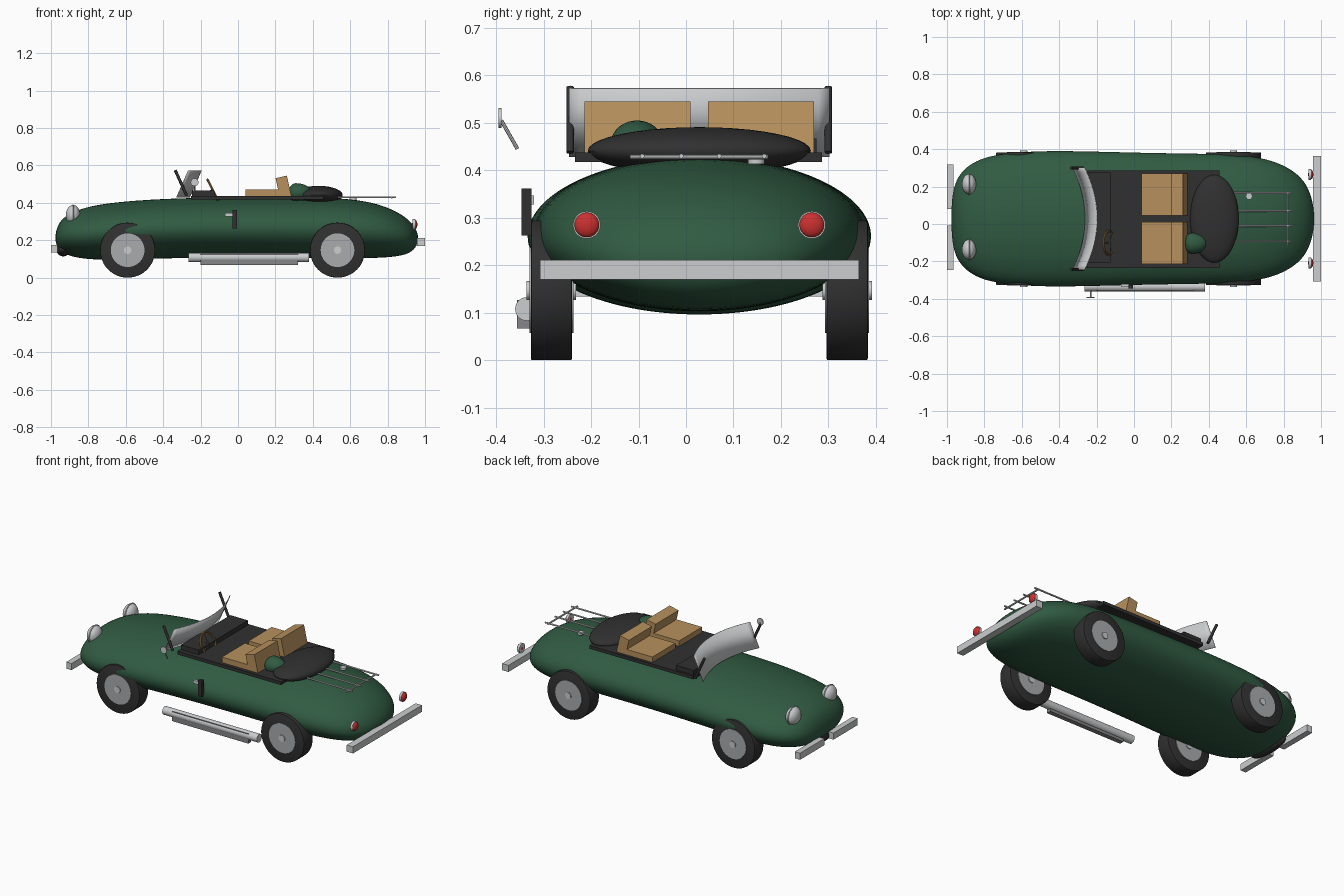
import bpy, bmesh, math
from mathutils import Matrix, Vector

if "Cube" in bpy.data.objects:
    bpy.data.objects.remove(bpy.data.objects["Cube"], do_unlink=True)

CY = 0.028  # lateral centre line of the car


def material(name, rgb):
    m = bpy.data.materials.new(name)
    m.use_nodes = True
    m.diffuse_color = (*rgb, 1)
    bsdf = next(n for n in m.node_tree.nodes if n.type == 'BSDF_PRINCIPLED')
    bsdf.inputs["Base Color"].default_value = (*rgb, 1)
    return m


GREEN = material("racing green", (0.03, 0.105, 0.055))
BLACK = material("black", (0.03, 0.03, 0.03))
TAN = material("tan leather", (0.47, 0.28, 0.11))
WOOD = material("wood", (0.35, 0.19, 0.06))
SILVER = material("silver", (0.6, 0.61, 0.62))
STEEL = material("wheel steel", (0.4, 0.41, 0.42))
GREY = material("exhaust grey", (0.24, 0.24, 0.25))
RED = material("red", (0.6, 0.03, 0.03))


def finish(name, bm, mat, smooth=True):
    bmesh.ops.recalc_face_normals(bm, faces=bm.faces)
    me = bpy.data.meshes.new(name)
    bm.to_mesh(me)
    bm.free()
    me.materials.append(mat)
    ob = bpy.data.objects.new(name, me)
    bpy.context.collection.objects.link(ob)
    if smooth:
        bpy.ops.object.select_all(action='DESELECT')
        ob.select_set(True)
        bpy.context.view_layer.objects.active = ob
        bpy.ops.object.shade_smooth_by_angle(angle=math.radians(35))
    return ob


def box(name, mat, lo, hi, tilt=0):
    lo, hi = Vector(lo), Vector(hi)
    bm = bmesh.new()
    bmesh.ops.create_cube(bm, size=1, matrix=Matrix.Translation((lo + hi) / 2)
                          @ Matrix.Rotation(tilt, 4, 'Y') @ Matrix.Diagonal((*(hi - lo), 1)))
    return finish(name, bm, mat, False)


def rod(name, mat, a, b, r, segs=12, bevel=0):
    a, b = Vector(a), Vector(b)
    bm = bmesh.new()
    turn = (b - a).to_track_quat('Z', 'Y').to_matrix().to_4x4()
    bmesh.ops.create_cone(bm, cap_ends=True, segments=segs, radius1=r, radius2=r,
                          depth=(b - a).length, matrix=Matrix.Translation((a + b) / 2) @ turn)
    if bevel:
        rim = [e for e in bm.edges if any(len(f.verts) > 4 for f in e.link_faces)]
        bmesh.ops.bevel(bm, geom=rim, offset=bevel, segments=2, affect='EDGES', profile=0.5)
    return finish(name, bm, mat)


def ellipsoid(name, mat, centre, radii):
    bm = bmesh.new()
    bmesh.ops.create_uvsphere(bm, u_segments=40, v_segments=20, radius=1,
                              matrix=Matrix.Translation(centre) @ Matrix.Diagonal((*radii, 1)))
    return finish(name, bm, mat)


def ring(name, mat, centre, axis, major, minor):
    turn = Vector(axis).to_track_quat('Z', 'Y').to_matrix().to_4x4()
    place = Matrix.Translation(centre) @ turn
    n, k = 40, 8
    bm = bmesh.new()
    rows = []
    for i in range(n):
        a = math.tau * i / n
        row = []
        for j in range(k):
            b = math.tau * j / k
            d = major + minor * math.cos(b)
            row.append(bm.verts.new(place @ Vector((d * math.cos(a), d * math.sin(a), minor * math.sin(b)))))
        rows.append(row)
    for i in range(n):
        p, q = rows[i], rows[(i + 1) % n]
        for j in range(k):
            bm.faces.new((p[j], p[(j + 1) % k], q[(j + 1) % k], q[j]))
    return finish(name, bm, mat)


# Body: elliptical sections (x, bottom, top, half width) lofted nose to tail
STATIONS = [(-0.973, 0.18, 0.25, 0.12), (-0.955, 0.145, 0.3, 0.2), (-0.91, 0.117, 0.34, 0.27),
            (-0.82, 0.099, 0.376, 0.325), (-0.7, 0.094, 0.399, 0.35), (-0.5, 0.1, 0.417, 0.365),
            (-0.25, 0.106, 0.428, 0.362), (0.1, 0.106, 0.43, 0.352), (0.4, 0.103, 0.43, 0.349),
            (0.6, 0.102, 0.423, 0.341), (0.75, 0.105, 0.396, 0.312), (0.86, 0.113, 0.35, 0.255),
            (0.925, 0.133, 0.3, 0.185), (0.957, 0.17, 0.25, 0.09)]
bm = bmesh.new()
SEG = 40
loops = []
for x, lo, hi, w in STATIONS:
    angles = [math.tau * i / SEG for i in range(SEG)]
    loops.append([bm.verts.new((x, CY + w * math.cos(a), (lo + hi) / 2 + (hi - lo) / 2 * math.sin(a)))
                  for a in angles])
for p, q in zip(loops, loops[1:]):
    for i in range(SEG):
        bm.faces.new((p[i], p[(i + 1) % SEG], q[(i + 1) % SEG], q[i]))
for loop, x in ((loops[0], -0.977), (loops[-1], 0.964)):
    tip = bm.verts.new((x, CY, 0.213))
    for i in range(SEG):
        bm.faces.new((loop[i], loop[(i + 1) % SEG], tip))
for f in bm.faces:
    f.smooth = True
body = finish("body", bm, GREEN, False)
body.modifiers.new("smooth", 'SUBSURF').levels = 2
ellipsoid("grille", BLACK, (-0.935, CY, 0.15), (0.036, 0.14, 0.036))

# Wheels
for end, x in (("front", -0.59), ("rear", 0.532)):
    for side, s in (("right", -1), ("left", 1)):
        label = end + "_" + side
        at = lambda d: (x, CY + s * d, 0.147)
        rod(label + "_tyre", BLACK, at(0.268), at(0.355), 0.147, 48, 0.004)
        rod(label + "_wheel_disc", STEEL, at(0.265), at(0.358), 0.09, 40)
        rod(label + "_hub_cap", SILVER, at(0.26), at(0.364), 0.02, 20)

# Lamps and bumpers
for side, s in (("right", -1), ("left", 1)):
    y = CY + 0.01 + s * 0.175
    ellipsoid(side + "_headlight", SILVER, (-0.882, y, 0.335), (0.038, 0.054, 0.054))
    ring(side + "_headlight_rim", SILVER, (-0.882, y, 0.335), (1, 0, 0), 0.054, 0.004)
    y = CY + s * 0.237
    rod(side + "_tail_light_rim", SILVER, (0.932, y, 0.285), (0.946, y, 0.285), 0.029, 28)
    ellipsoid(side + "_tail_light", RED, (0.945, y, 0.285), (0.014, 0.026, 0.026))
    y = CY + 0.008 + s * 0.163
    box(side + "_front_bumper", SILVER, (-1, y - 0.118, 0.134), (-0.964, y + 0.118, 0.175))
box("rear_bumper", SILVER, (0.957, CY - 0.336, 0.17), (1, CY + 0.336, 0.211))

# Cockpit deck, dashboard, seats and rear covers
box("cockpit_deck", BLACK, (-0.25, -0.234, 0.418), (0.457, 0.287, 0.438))
box("dashboard", BLACK, (-0.245, -0.205, 0.43), (-0.125, 0.275, 0.467))
for side, y in (("right", -0.102), ("left", 0.158)):
    box(side + "_seat_cushion", TAN, (0.04, y - 0.112, 0.43), (0.24, y + 0.112, 0.472))
    box(side + "_seat_back", TAN, (0.212, y - 0.112, 0.43), (0.274, y + 0.112, 0.54), -0.22)
ellipsoid("folded_top", BLACK, (0.43, CY, 0.441), (0.13, 0.235, 0.05))
fairing = ellipsoid("head_fairing", GREEN, (0.31, -0.103, 0.455), (0.04, 0.056, 0.05))
for v in fairing.data.vertices:  # stretch the tail into a teardrop
    if v.co.x > 0.31:
        v.co.x = 0.31 + (v.co.x - 0.31) * 2.1

# Curved windscreen and its posts
bm = bmesh.new()
N = 24
pairs = []
for i in range(N + 1):
    t = 2 * i / N - 1
    x = -0.262 - 0.068 * t * t
    pairs.append([bm.verts.new((x + dx, CY + 0.272 * t, z)) for dx, z in ((0, 0.43), (0.063, 0.574))])
for p, q in zip(pairs, pairs[1:]):
    bm.faces.new((p[0], q[0], q[1], p[1]))
screen = finish("windscreen", bm, SILVER)
screen.modifiers.new("thickness", 'SOLIDIFY').thickness = 0.005
for side, s in (("right", -1), ("left", 1)):
    y = CY + s * 0.272
    rod(side + "_screen_post", BLACK, (-0.336, y, 0.575), (-0.274, y, 0.438), 0.008)

# Steering wheel
hub = Vector((-0.135, -0.1, 0.468))
ring("steering_wheel", WOOD, hub, (0.89, 0, 0.45), 0.063, 0.006)
for a in (0, 2.1, 4.2):
    d = Vector((-0.45 * math.cos(a), math.sin(a), 0.89 * math.cos(a)))
    rod("steering_spoke", WOOD, hub, hub + d * 0.063, 0.003, 8)
rod("steering_column", BLACK, hub, hub - Vector((0.06, 0, 0.03)), 0.006)

# Side mirror
rod("mirror", SILVER, (-0.232, -0.395, 0.51), (-0.232, -0.389, 0.51), 0.021, 24)
rod("mirror_arm", SILVER, (-0.232, -0.389, 0.505), (-0.232, -0.355, 0.445), 0.004, 8)

# Luggage rack and fuel cap
for y in (0.165, 0.07, -0.01, -0.092):
    rod("rack_rail", SILVER, (0.53, y, 0.43), (0.845, y, 0.43), 0.005, 8)
rod("rack_crossbar", SILVER, (0.822, -0.118, 0.428), (0.822, 0.173, 0.428), 0.005, 8)
rod("fuel_cap", SILVER, (0.615, 0.148, 0.413), (0.615, 0.148, 0.426), 0.018, 20)

# Exhaust and outside brake lever
rod("exhaust_pipe", SILVER, (-0.265, -0.335, 0.108), (0.38, -0.335, 0.108), 0.025, 24)
box("muffler", GREY, (-0.2, -0.356, 0.067), (0.32, -0.328, 0.127))
box("brake_lever", BLACK, (-0.029, -0.346, 0.263), (-0.006, -0.325, 0.362))
box("brake_lever_mount", SILVER, (-0.07, -0.337, 0.328), (-0.028, -0.32, 0.347))
